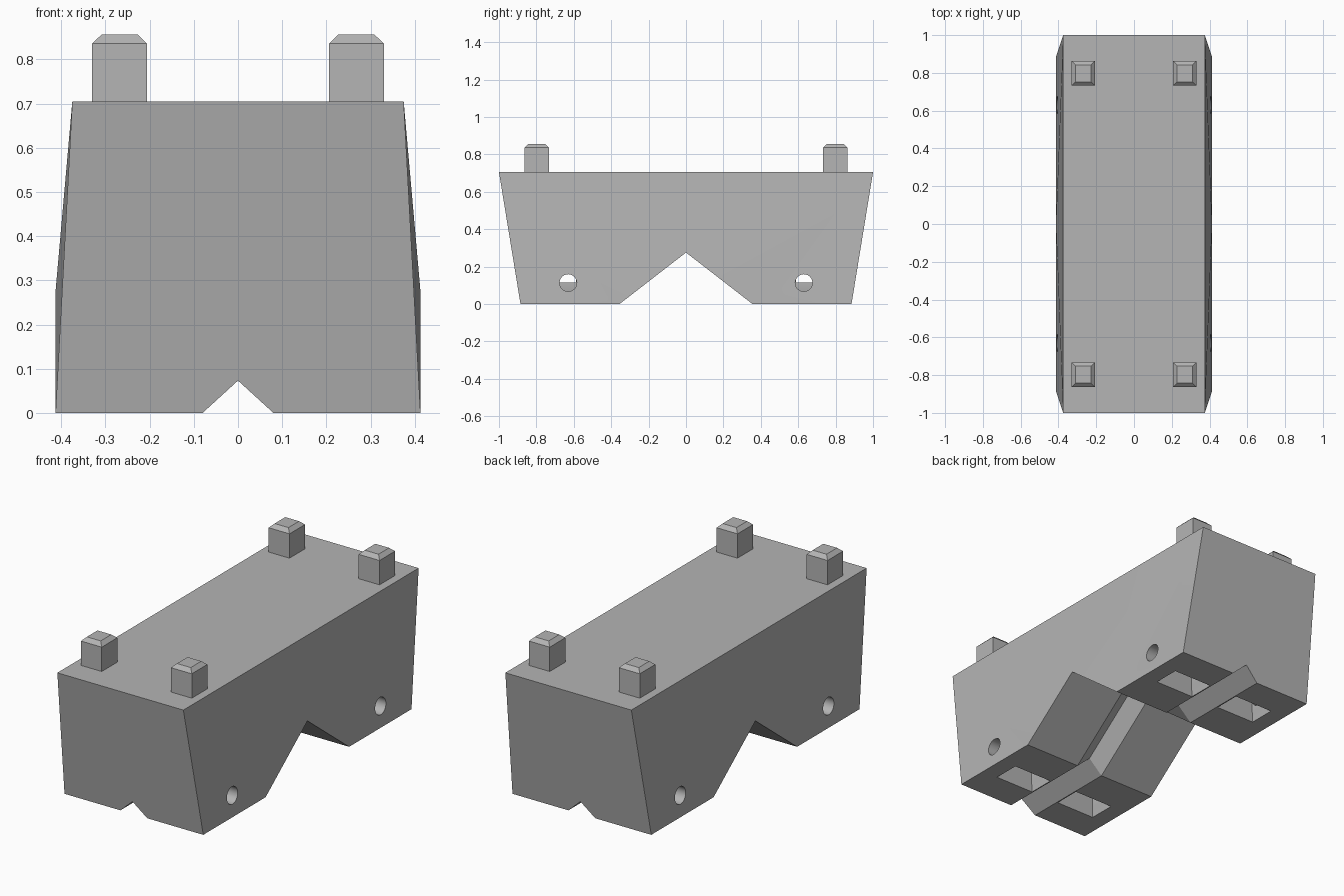
import bpy, bmesh, math
from mathutils import Matrix

cube = bpy.data.objects.get("Cube")
if cube:
    bpy.data.objects.remove(cube, do_unlink=True)

concrete = bpy.data.materials.new("grey_concrete")
concrete.use_nodes = True
GREY = (0.46, 0.46, 0.46, 1)
concrete.diffuse_color = GREY
concrete.node_tree.nodes["Principled BSDF"].inputs["Base Color"].default_value = GREY


def finish(name, bm):
    bmesh.ops.recalc_face_normals(bm, faces=bm.faces[:])
    mesh = bpy.data.meshes.new(name)
    bm.to_mesh(mesh)
    bm.free()
    obj = bpy.data.objects.new(name, mesh)
    bpy.context.collection.objects.link(obj)
    mesh.materials.append(concrete)
    return obj


def loft(name, rings):
    """Skin a list of equal point rings and cap both ends."""
    bm = bmesh.new()
    loops = [[bm.verts.new(p) for p in ring] for ring in rings]
    n = len(loops[0])
    for a, b in zip(loops, loops[1:]):
        for i in range(n):
            j = (i + 1) % n
            bm.faces.new((a[i], a[j], b[j], b[i]))
    bm.faces.new(loops[0])
    bm.faces.new(loops[-1])
    return finish(name, bm)


def rect(cx, cy, hx, hy, z):
    return [(cx + sx * hx, cy + sy * hy, z)
            for sx, sy in ((-1, -1), (1, -1), (1, 1), (-1, 1))]


def cut(target, cutter):
    mod = target.modifiers.new("cut", "BOOLEAN")
    mod.operation = "DIFFERENCE"
    mod.solver = "EXACT"
    mod.object = cutter
    bpy.context.view_layer.objects.active = target
    bpy.ops.object.modifier_apply(modifier=mod.name)
    bpy.data.objects.remove(cutter, do_unlink=True)


# Block body: tapered profile with a V opening between two feet
TOP, BASE, HALF_TOP, HALF_BASE = 0.705, 0, 0.375, 0.413
FOOT_IN, FOOT_OUT, ARCH = 0.355, 0.885, 0.275
profile = [(-1, TOP), (-FOOT_OUT, BASE), (-FOOT_IN, BASE), (0, ARCH),
           (FOOT_IN, BASE), (FOOT_OUT, BASE), (1, TOP)]
bm = bmesh.new()
sides = []
for s in (-1, 1):
    v = [bm.verts.new((s * (HALF_TOP if z == TOP else HALF_BASE), y, z)) for y, z in profile]
    for tri in ((0, 1, 2), (0, 2, 3), (0, 3, 6), (3, 4, 6), (4, 5, 6)):
        bm.faces.new([v[i] for i in tri])
    sides.append(v)
for i in range(len(profile)):
    j = (i + 1) % len(profile)
    bm.faces.new((sides[0][i], sides[0][j], sides[1][j], sides[1][i]))
body = finish("block_body", bm)

# Long V groove following the underside
HALF_W, DEPTH, DROP = 0.08, 0.073, 0.03
wide = HALF_W * (DEPTH + DROP) / DEPTH
path = [(-1.1, BASE), (-FOOT_IN, BASE), (0, ARCH), (FOOT_IN, BASE), (1.1, BASE)]
cut(body, loft("groove_cutter", [
    [(-wide, y, z - DROP), (wide, y, z - DROP), (0, y, z + DEPTH)] for y, z in path]))

# Pockets under the feet, and round side holes leading into them
for sy in (-1, 1):
    cy = sy * 0.638
    for sx in (-1, 1):
        cx = sx * 0.203
        cut(body, loft("pocket_cutter", [
            rect(cx, cy, 0.117, 0.073, -0.02), rect(cx, cy, 0.117, 0.073, 0.001),
            rect(cx, cy, 0.1, 0.056, 0.05), rect(cx, cy, 0.1, 0.056, 0.17)]))
        bm = bmesh.new()
        bmesh.ops.create_cone(
            bm, cap_ends=True, segments=24, radius1=0.046, radius2=0.046, depth=0.3,
            matrix=Matrix.Translation((sx * 0.36, sy * 0.63, 0.113))
            @ Matrix.Rotation(math.pi / 2, 4, "Y"))
        cut(body, finish("hole_cutter", bm))
    # Passage joining the two pockets above the groove
    cut(body, loft("passage_cutter", [rect(0, cy, 0.15, 0.05, z) for z in (0.115, 0.165)]))

bpy.ops.object.select_all(action="DESELECT")
body.select_set(True)
bpy.context.view_layer.objects.active = body
bpy.ops.object.shade_smooth_by_angle(angle=math.radians(25))

# Chamfered locating pegs
for sx, side in ((-1, "right"), (1, "left")):
    for sy, end in ((-1, "front"), (1, "back")):
        loft(f"peg_{end}_{side}", [
            rect(sx * 0.268, sy * 0.798, h, h + 0.004, z)
            for h, z in ((0.062, TOP - 0.01), (0.062, 0.836), (0.041, 0.856))])
